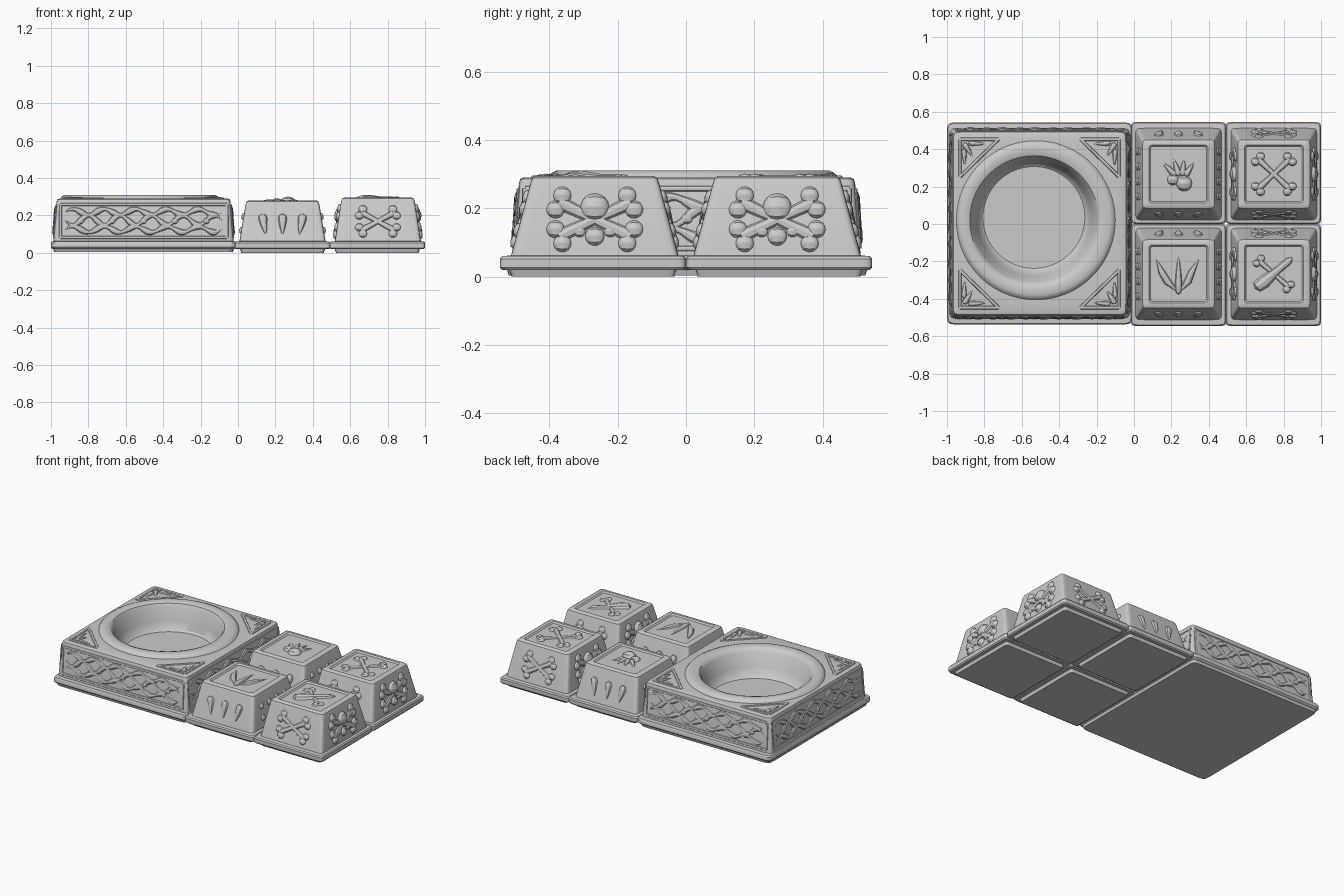
import bpy, bmesh
from math import sin, cos, pi, hypot
from mathutils import Vector, Matrix

if "Cube" in bpy.data.objects:
    bpy.data.objects.remove(bpy.data.objects["Cube"])

N = 96


def loop(cx, cy, hx, hy, z, n=20):
    """Rounded rectangle (large n) or circle (n=2) as a ring of points."""
    f = lambda c: 0 if abs(c) < 1e-9 else (1 if c > 0 else -1) * abs(c) ** (2 / n)
    return [(cx + hx * f(cos(2 * pi * i / N)), cy + hy * f(sin(2 * pi * i / N)), z)
            for i in range(N)]


def loft(name, loops):
    bm = bmesh.new()
    rings = [[bm.verts.new(p) for p in lp] for lp in loops]
    for a, b in zip(rings, rings[1:]):
        for i in range(N):
            j = (i + 1) % N
            bm.faces.new((a[i], a[j], b[j], b[i]))
    bm.faces.new(rings[0][::-1])
    bm.faces.new(rings[-1])
    me = bpy.data.meshes.new(name)
    bm.to_mesh(me)
    bm.free()
    ob = bpy.data.objects.new(name, me)
    bpy.context.collection.objects.link(ob)
    finish(ob)


def finish(ob, convert=False):
    bpy.ops.object.select_all(action='DESELECT')
    ob.select_set(True)
    bpy.context.view_layer.objects.active = ob
    if convert:
        bpy.ops.object.convert(target='MESH')
    bpy.ops.object.shade_smooth_by_angle(angle=0.6)


def relief(name, frame, strokes, flat=0.45):
    """Carved ornament: tapered (u, v, radius) strokes flattened on a face."""
    cu = bpy.data.curves.new(name, 'CURVE')
    cu.dimensions = '3D'
    cu.bevel_depth = 1
    cu.bevel_resolution = 2
    for pts in strokes:
        sp = cu.splines.new('POLY')
        sp.points.add(len(pts) - 1)
        for p, (u, v, r) in zip(sp.points, pts):
            p.co = (u, v, 0, 1)
            p.radius = max(r, 0.0005)
    ob = bpy.data.objects.new(name, cu)
    bpy.context.collection.objects.link(ob)
    ob.matrix_world = frame @ Matrix.Diagonal((1, 1, flat, 1))
    finish(ob, True)


# stroke helpers
def ball(u, v, r):
    return [(u - r * cos(pi * i / 8), v, r * sin(pi * i / 8)) for i in range(9)]


def spike(u0, v0, u1, v1, r):
    prof = [(0, 0), (.04, .6), (.14, .95), (.25, 1), (.6, .7), (.9, .3), (1, 0)]
    return [(u0 + (u1 - u0) * t, v0 + (v1 - v0) * t, r * k) for t, k in prof]


def bone(u0, v0, u1, v1, r):
    L = hypot(u1 - u0, v1 - v0)
    px, py = -(v1 - v0) / L * r * 1.1, (u1 - u0) / L * r * 1.1
    out = [[(u0, v0, r), ((u0 + u1) / 2, (v0 + v1) / 2, r * .7), (u1, v1, r)]]
    for u, v in ((u0, v0), (u1, v1)):
        out += [ball(u + px, v + py, r * 1.25), ball(u - px, v - py, r * 1.25)]
    return out


def cross(a, b, r):
    return bone(-a, -b, a, b, r) + bone(-a, b, a, -b, r)


def wave(length, v, amp, phase, r):
    return [(length * (i / 60 - .5), v + amp * sin(phase + i / 60 * 10 * pi),
             r * min(1, i / 3, (60 - i) / 3) * (.85 + .25 * cos(i))) for i in range(61)]


def border(a, b, r):
    return [[(-a, s * b, r), (a, s * b, r)] for s in (1, -1)] + \
           [[(s * a, -b, r), (s * a, b, r)] for s in (1, -1)]


def top_frame(x, y, z):
    return Matrix.Translation((x, y, z))


def side_frame(cx, cy, d, base, top, z0, z1):
    """Frame in the middle of a sloping side; d is the outward direction."""
    d = Vector(d)
    hb, ht = [abs(d.x) * h[0] + abs(d.y) * h[1] for h in (base, top)]
    u = Vector((0, 0, 1)).cross(d)
    v = (d * (ht - hb) + Vector((0, 0, z1 - z0))).normalized()
    m = Matrix((u, v, u.cross(v))).transposed().to_4x4()
    m.translation = Vector((cx, cy, (z0 + z1) / 2)) + d * (hb + ht) / 2
    return m


# large tile with a round bowl
BX, BY = -.505, .003
BASE, TOP = (.482, .508), (.465, .492)
sq = lambda hx, hy, z: loop(BX, BY, hx, hy, z, 40)
ci = lambda x, y, r, z: loop(x, y, r, r, z, 2)
loft("large_tile", [
    sq(.478, .522, .003), sq(.483, .527, .02), sq(.49, .535, .023), sq(.495, .54, .03),
    sq(.495, .54, .052), sq(.49, .535, .06), sq(*BASE, .062), sq(*TOP, .275),
    sq(.461, .488, .286), sq(.45, .478, .29), ci(-.525, .02, .425, .29),
    ci(-.525, .02, .415, .303), ci(-.527, .02, .40, .31), ci(-.53, .02, .365, .31),
    ci(-.533, .02, .345, .303), ci(-.535, .022, .332, .285), ci(-.535, .028, .305, .2),
    ci(-.535, .034, .285, .15), ci(-.535, .035, .272, .14)])

# braided waves on the sides of the large tile
for k, d in enumerate(((0, -1, 0), (1, 0, 0), (0, 1, 0), (-1, 0, 0))):
    L = .84 if d[1] else .90
    s = [wave(L, .048, .016, 0, .016), wave(L, .004, .026, pi, .015),
         wave(L, -.045, .016, 0, .016)]
    s += [ball(L * (i / 5 - .4), 0, .016) for i in range(5)]
    relief(f"large_side_waves_{k}", side_frame(BX, BY, d, BASE, TOP, .06, .28),
           s + border(L / 2 + .025, .088, .008), .6)

# triangular knots on the top corners
for sx in (-1, 1):
    for sy in (-1, 1):
        T = [(.425, .45), (.22, .45), (.425, .25)]
        tri = [[(sx * a[0], sy * a[1], .009), (sx * b[0], sy * b[1], .009)]
               for a, b in zip(T, T[1:] + T[:1])]
        tri += [spike(sx * .405, sy * .43, sx * .36, sy * .36, .016),
                spike(sx * .38, sy * .43, sx * .29, sy * .425, .014),
                spike(sx * .405, sy * .40, sx * .40, sy * .31, .014)]
        relief(f"corner_knot_{sx}_{sy}", top_frame(BX, BY, .29), tri, .7)

# motifs of the small tiles
paw = [ball(.03, -.05, .042), ball(-.03, -.03, .03)] + \
      [spike(.01 + .3 * u, -.01, u, .09 - abs(u) * .4, .018) for u in (-.08, -.025, .03, .08)]
claw = [spike(0, -.11, 0, .09, .02),
        [(-.01, -.09, .004), (-.06, -.04, .02), (-.09, .01, .018), (-.12, .08, .001)],
        [(.01, -.09, .004), (.05, -.04, .02), (.07, .01, .018), (.11, .08, .001)]]
club = bone(-.08, .07, .08, -.07, .016) + \
       [[(-.1, -.08, .001), (-.09, -.07, .03), (-.05, -.04, .035), (.02, .02, .02),
         (.08, .07, .02), (.1, .09, .001)]]
fangs = [spike(u, .05, u * .82, -.065, .024) for u in (-.11, 0, .11)]
bumps = [ball(u, v, .02) for u in (-.12, -.04, .04, .12) for v in (-.04, .035)]
skull = cross(.105, .05, .021) + [ball(0, .035, .042), ball(0, -.05, .028),
                                  ball(-.045, -.035, .018), ball(.045, -.035, .018)]

# four small tapered tiles
tiles = [("paw", .238, 1, .28, paw), ("claw", .238, -1, .28, claw),
         ("crossbones", .748, 1, .295, cross(.085, .08, .018)),
         ("club", .748, -1, .295, club)]
for name, x, sy, zt, motif in tiles:
    y = sy * .267
    lx, ly = (.238 if x < .5 else .745), sy * .2725
    base, top = (.23, .245), (.197, .188)
    lip = lambda inset, z: loop(lx, ly, .255 - inset, .2725 - inset, z, 30)
    blk = lambda h, i, z: loop(x, y, h[0] - i, h[1] - i, z, 24)
    loft(name + "_tile", [
        lip(.034, 0), lip(.028, .02), lip(.006, .02), lip(0, .027), lip(0, .052),
        lip(.006, .06), blk(base, 0, .062), blk(top, 0, zt - .02),
        blk(top, .005, zt - .006), blk(top, .016, zt), blk((.158, .155), 0, zt),
        blk((.15, .147), 0, zt - .009)])
    relief(name + "_top_motif", top_frame(x, y, zt - .009), motif, .7)
    for k, d in enumerate(((0, -1, 0), (1, 0, 0), (0, 1, 0), (-1, 0, 0))):
        if x < .5:
            art = fangs if d[1] else bumps
        else:
            art = cross(.09, .05, .018) if d[1] else skull
        relief(f"{name}_side_motif_{k}",
               side_frame(x, y, d, base, top, .06, zt - .02), art, .6)
